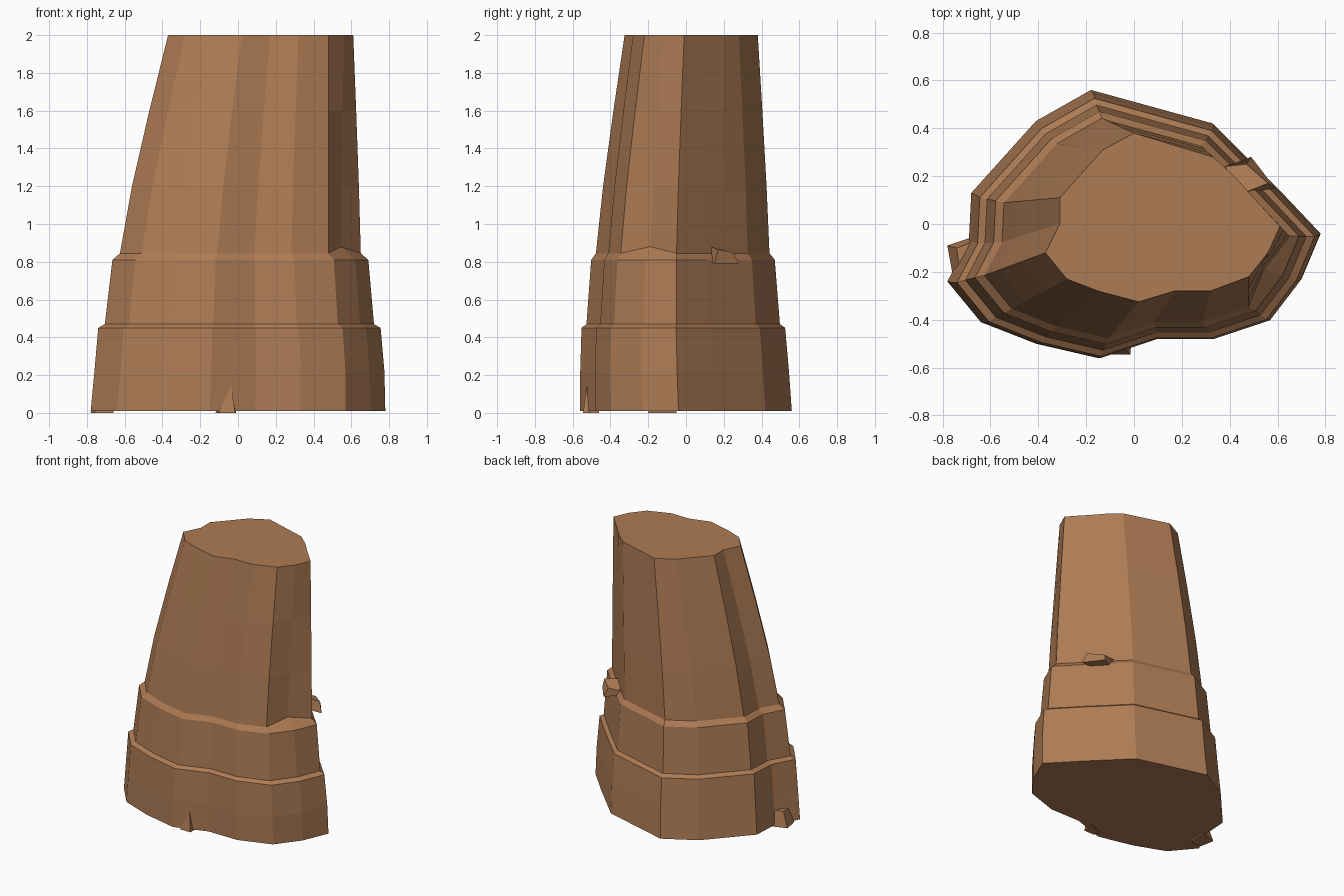
import bpy, bmesh
from mathutils import Vector

if "Cube" in bpy.data.objects:
    bpy.data.objects.remove(bpy.data.objects["Cube"])

# Matching base and top outlines, counterclockwise from the right tip
BASE = [(.78, -.04), (.60, .15), (.48, .27), (.33, .42), (-.18, .56), (-.41, .43),
        (-.68, .13), (-.69, -.07), (-.78, -.24), (-.64, -.41), (-.41, -.50),
        (-.15, -.56), (.09, -.48), (.33, -.48), (.57, -.40), (.70, -.23)]
TOP = [(.61, -.01), (.49, .12), (.42, .20), (.33, .28), (0, .38), (-.13, .31),
       (-.31, .11), (-.31, 0), (-.37, -.12), (-.28, -.23), (-.15, -.28),
       (.02, -.325), (.17, -.28), (.32, -.28), (.48, -.22), (.56, -.12)]

mat = bpy.data.materials.new("brown_rock")
mat.diffuse_color = (.42, .20, .09, 1)
mat.use_nodes = True
mat.node_tree.nodes["Principled BSDF"].inputs["Base Color"].default_value = mat.diffuse_color


def loft(name, rings):
    """Flat-shaded closed solid through a stack of rings."""
    bm = bmesh.new()
    loops = [[bm.verts.new(p) for p in r] for r in rings]
    for a, b in zip(loops, loops[1:]):
        for i in range(len(a)):
            j = (i + 1) % len(a)
            bm.faces.new((a[i], a[j], b[j], b[i]))
    bm.faces.new(loops[0][::-1])
    bm.faces.new(loops[-1])
    bmesh.ops.recalc_face_normals(bm, faces=bm.faces)
    me = bpy.data.meshes.new(name)
    bm.to_mesh(me)
    bm.free()
    me.materials.append(mat)
    ob = bpy.data.objects.new(name, me)
    bpy.context.collection.objects.link(ob)
    return ob


def fitted(z, x0, x1, y0, y1):
    """Base outline fitted into the given extents at height z."""
    return [Vector(((x0 + x1) / 2 + x * (x1 - x0) / 1.56,
                    (y0 + y1) / 2 + y * (y1 - y0) / 1.12, z)) for x, y in BASE]


# Stepped lower tiers
rings = [fitted(.01, -.78, .78, -.56, .56),
         fitted(.22, -.76, .775, -.56, .545),
         fitted(.45, -.74, .755, -.553, .525),
         fitted(.47, -.705, .72, -.527, .497),
         fitted(.81, -.665, .69, -.502, .47)]

# Tapering upper shaft, with a hollowed right-front face
foot = fitted(.845, -.625, .65, -.477, .442)
foot[15] = Vector((.545, -.19, .88))
rings.append(foot)
for z, t in ((1.2, .25), (1.6, .61), (2, 1)):
    rings.append([Vector((*f.xy.lerp(Vector(p), t), z)) for f, p in zip(foot, TOP)])
loft("rock_pillar", rings)


# Small broken shards
def shard(name, low, high):
    loft(name, [low, high])


shard("ledge_shard",
      [(.40, .22, .80), (.47, .13, .80), (.59, .15, .79), (.49, .28, .79)],
      [(.38, .24, .85), (.46, .13, .88), (.56, .17, .865), (.47, .25, .85)])
shard("front_foot_shard",
      [(-.12, -.50, 0), (-.10, -.545, 0), (-.015, -.545, 0), (-.01, -.46, 0)],
      [(-.05, -.50, .14), (-.05, -.525, .14), (-.035, -.525, .14), (-.035, -.48, .14)])
shard("left_foot_shard",
      [(-.66, -.05, 0), (-.78, -.09, 0), (-.76, -.20, 0), (-.66, -.20, 0)],
      [(-.66, -.07, .12), (-.74, -.10, .11), (-.73, -.18, .11), (-.66, -.18, .12)])
